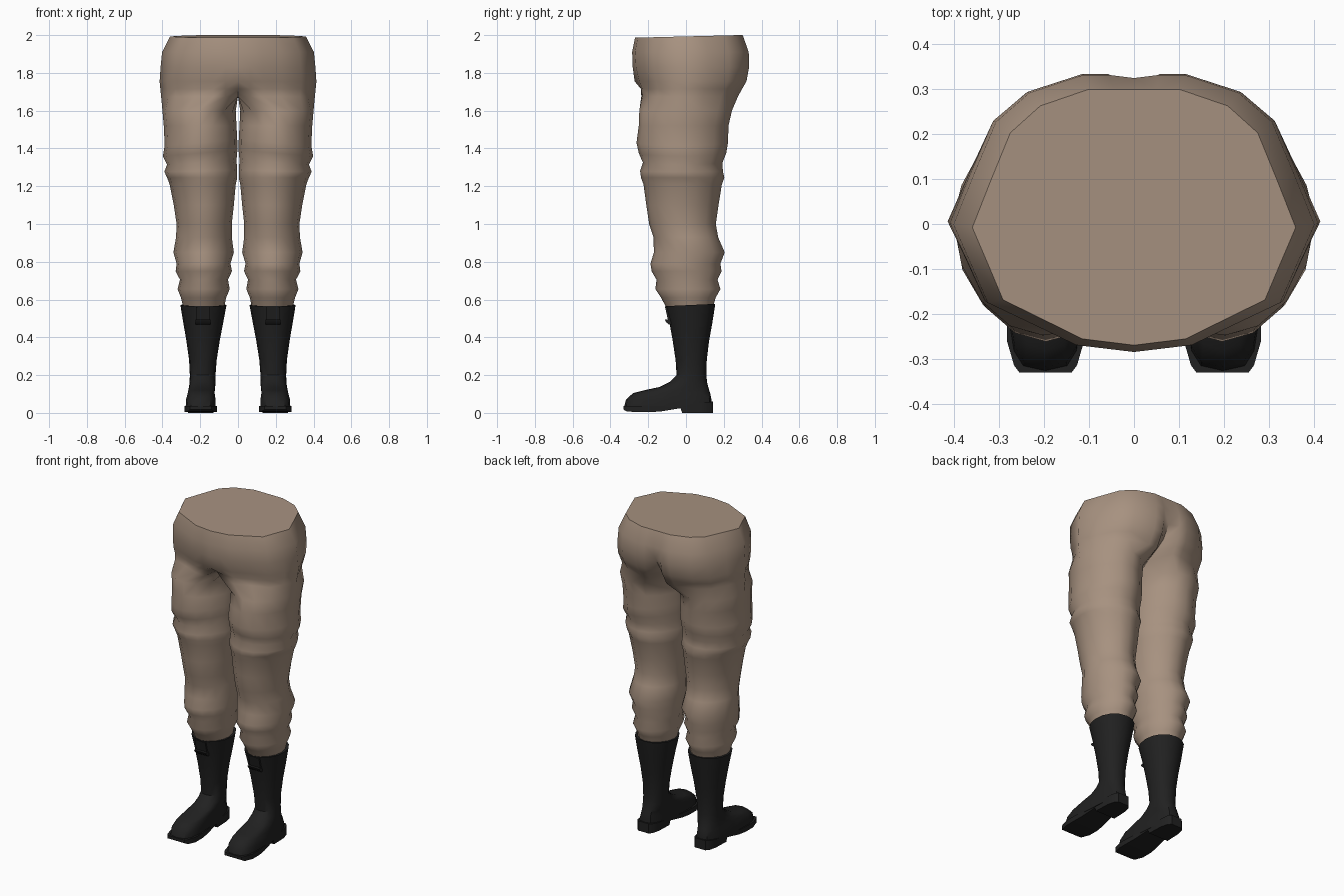
import bpy, bmesh, math
from math import cos, sin, radians


def material(name, rgb):
    m = bpy.data.materials.new(name)
    m.diffuse_color = (*rgb, 1)
    return m


CLOTH = material("brown cloth", (0.385, 0.285, 0.215))
LEATHER = material("black leather", (0.015, 0.015, 0.015))

# Half outline of the hips, front middle to back middle, in unit radii
HIP = [(0, -1), (.16, -.975), (.32, -.95), (.56, -.8), (.81, -.645), (.905, -.36),
       (1, -.08), (.885, .29), (.765, .66), (.58, .87), (.28, 1), (.14, 1), (0, 1)]


def spow(v, n):
    return math.copysign(abs(v) ** (2 / n), v)


def loft(bm, rings):
    """Skin a list of equal-length closed rings with quads."""
    rows = [[bm.verts.new(p) for p in r] for r in rings]
    n = len(rows[0])
    for a, b in zip(rows, rows[1:]):
        for i in range(n):
            j = (i + 1) % n
            bm.faces.new((a[i], a[j], b[j], b[i]))


def finish(bm, name, mat, angle):
    """Mirror across x, weld the middle seam, close open ends, shade."""
    flat = [f for f in bm.faces if all(abs(v.co.x) < 1e-5 for v in f.verts)]
    bmesh.ops.delete(bm, geom=flat, context='FACES')
    bmesh.ops.delete(bm, geom=[v for v in bm.verts if not v.link_faces], context='VERTS')
    dup = bmesh.ops.duplicate(bm, geom=bm.verts[:] + bm.edges[:] + bm.faces[:])
    for g in dup["geom"]:
        if isinstance(g, bmesh.types.BMVert):
            g.co.x = -g.co.x
    bmesh.ops.remove_doubles(bm, verts=bm.verts[:], dist=0.0005)
    bmesh.ops.holes_fill(bm, edges=[e for e in bm.edges if e.is_boundary], sides=0)
    bmesh.ops.recalc_face_normals(bm, faces=bm.faces[:])
    me = bpy.data.meshes.new(name)
    bm.to_mesh(me)
    bm.free()
    me.materials.append(mat)
    ob = bpy.data.objects.new(name, me)
    bpy.context.collection.objects.link(ob)
    bpy.ops.object.select_all(action='DESELECT')
    ob.select_set(True)
    bpy.context.view_layer.objects.active = ob
    bpy.ops.object.shade_smooth_by_angle(angle=radians(angle))


def pelvis_ring(z, rx, yf, yb, midf, midb, tilt=0.0):
    """Half outline from front middle to back middle, then three seam points."""
    cy, ry = (yf + yb) / 2, (yb - yf) / 2
    pts = [(rx * u, cy + ry * v) for u, v in HIP]
    pts[0], pts[12] = (0, midf), (0, midb)
    pts += [(0, midb + (midf - midb) * k) for k in (0.25, 0.5, 0.75)]
    return [(x, y, z + tilt * y) for x, y in pts]


def leg_ring(z, xi, xo, yf, yb, tilt=0.0):
    cx, rx, cy, ry = (xi + xo) / 2, (xo - xi) / 2, (yf + yb) / 2, (yb - yf) / 2
    pts = []
    for i in range(16):
        t = radians(-135 + 22.5 * i)
        x = cx + rx * spow(cos(t), 1.88)
        pts.append((x, cy + ry * spow(sin(t), 1.88), z + tilt * (x - cx)))
    return pts


# Trousers: hips, then each leg with its fabric folds
hips = [
    (1.993, 0.36, -0.27, 0.30, -0.27, 0.30, 0.025),
    (1.91, 0.402, -0.285, 0.332, -0.285, 0.325),
    (1.83, 0.41, -0.28, 0.334, -0.282, 0.305),
    (1.755, 0.415, -0.262, 0.32, -0.272, 0.26),
    (1.715, 0.411, -0.245, 0.297, -0.215, 0.20),
    (1.675, 0.407, -0.243, 0.275, -0.12, 0.12),
]
legs = [
    (1.60, 0.012, 0.40, -0.247, 0.243),
    (1.52, 0.008, 0.393, -0.25, 0.225),
    (1.43, 0.004, 0.388, -0.262, 0.222, -0.08),
    (1.375, 0.003, 0.398, -0.25, 0.213, -0.08),
    (1.325, 0.008, 0.376, -0.228, 0.193, -0.06),
    (1.28, 0.004, 0.39, -0.243, 0.195, -0.02),
    (1.245, 0.004, 0.375, -0.238, 0.203),
    (1.21, 0.012, 0.362, -0.225, 0.19),
    (1.10, 0.022, 0.34, -0.21, 0.172),
    (1.00, 0.033, 0.325, -0.195, 0.158),
    (0.93, 0.033, 0.328, -0.172, 0.17),
    (0.85, 0.022, 0.342, -0.17, 0.205),
    (0.79, 0.040, 0.325, -0.188, 0.182),
    (0.75, 0.032, 0.33, -0.182, 0.188),
    (0.705, 0.053, 0.307, -0.156, 0.167),
    (0.655, 0.044, 0.32, -0.162, 0.182),
    (0.61, 0.063, 0.302, -0.132, 0.157),
    (0.55, 0.075, 0.288, -0.10, 0.14),
]
bm = bmesh.new()
loft(bm, [pelvis_ring(*h) for h in hips] + [leg_ring(*l) for l in legs])
finish(bm, "trousers", CLOTH, 60)


def boot_ring(z, cx, w, yf, yb, heel, n=2.1, tilt=0.0):
    """Oval slice whose width narrows towards the heel."""
    cy, ry = (yf + yb) / 2, (yb - yf) / 2
    pts = []
    for i in range(16):
        t = radians(22.5 * i)
        s = spow(sin(t), n)
        k = 1 + (heel - 1) * (s + 1) / 2
        pts.append((cx + w * k * spow(cos(t), n), cy + ry * s, z + tilt * s))
    return pts


# Boots: shaft, ankle, instep and toe
shaft = [
    (0.571, 0.183, 0.122, -0.11, 0.155, 1, 2.1, 0.006),
    (0.48, 0.184, 0.106, -0.088, 0.14, 1),
    (0.38, 0.185, 0.088, -0.07, 0.122, 1),
    (0.28, 0.186, 0.073, -0.055, 0.11, 1),
    (0.20, 0.187, 0.068, -0.05, 0.108, 1),
    (0.165, 0.188, 0.070, -0.085, 0.111, 0.95, 2.3),
    (0.137, 0.190, 0.073, -0.14, 0.118, 0.9, 2.5),
    (0.12, 0.193, 0.076, -0.22, 0.123, 0.85, 2.7),
    (0.105, 0.195, 0.079, -0.28, 0.128, 0.8, 2.9),
    (0.07, 0.197, 0.087, -0.318, 0.135, 0.76, 3.2),
    (0.03, 0.198, 0.088, -0.328, 0.135, 0.74, 3.3),
]
bm = bmesh.new()
loft(bm, [boot_ring(*s) for s in shaft])
finish(bm, "boots", LEATHER, 40)

# Soles: y, half width, underside height
sole = [(-0.331, 0.058, 0.018), (-0.315, 0.07, 0.008), (-0.26, 0.086, 0.004),
        (-0.19, 0.086, 0.004), (-0.13, 0.08, 0.008), (-0.03, 0.068, 0.025),
        (-0.02, 0.068, 0.0), (0.08, 0.064, 0.0), (0.125, 0.052, 0.0), (0.142, 0.036, 0.0)]
bm = bmesh.new()
rings = []
for y, w, zb in sole:
    zt = 0.036 + max(0, y + 0.06) * 0.12
    rings.append([(0.197 - w, y, zb), (0.197 + w, y, zb), (0.197 + w, y, zt), (0.197 - w, y, zt)])
loft(bm, rings)
finish(bm, "soles", LEATHER, 30)


def front_strip(name, x0, x1, levels):
    """Thin pad on the boot front; levels are z, outer y, inner y."""
    b = bmesh.new()
    loft(b, [[(x0, yo, z), (x1, yo, z), (x1, yi, z), (x0, yi, z)] for z, yo, yi in levels])
    finish(b, name, LEATHER, 30)


# Strap and buckle on the front of each boot
front_strip("boot_straps", 0.15, 0.222, [(0.56, -0.111, -0.08), (0.49, -0.095, -0.06)])
front_strip("boot_buckles", 0.145, 0.225, [(0.495, -0.113, -0.06), (0.48, -0.105, -0.06),
                                           (0.468, -0.09, -0.06)])
